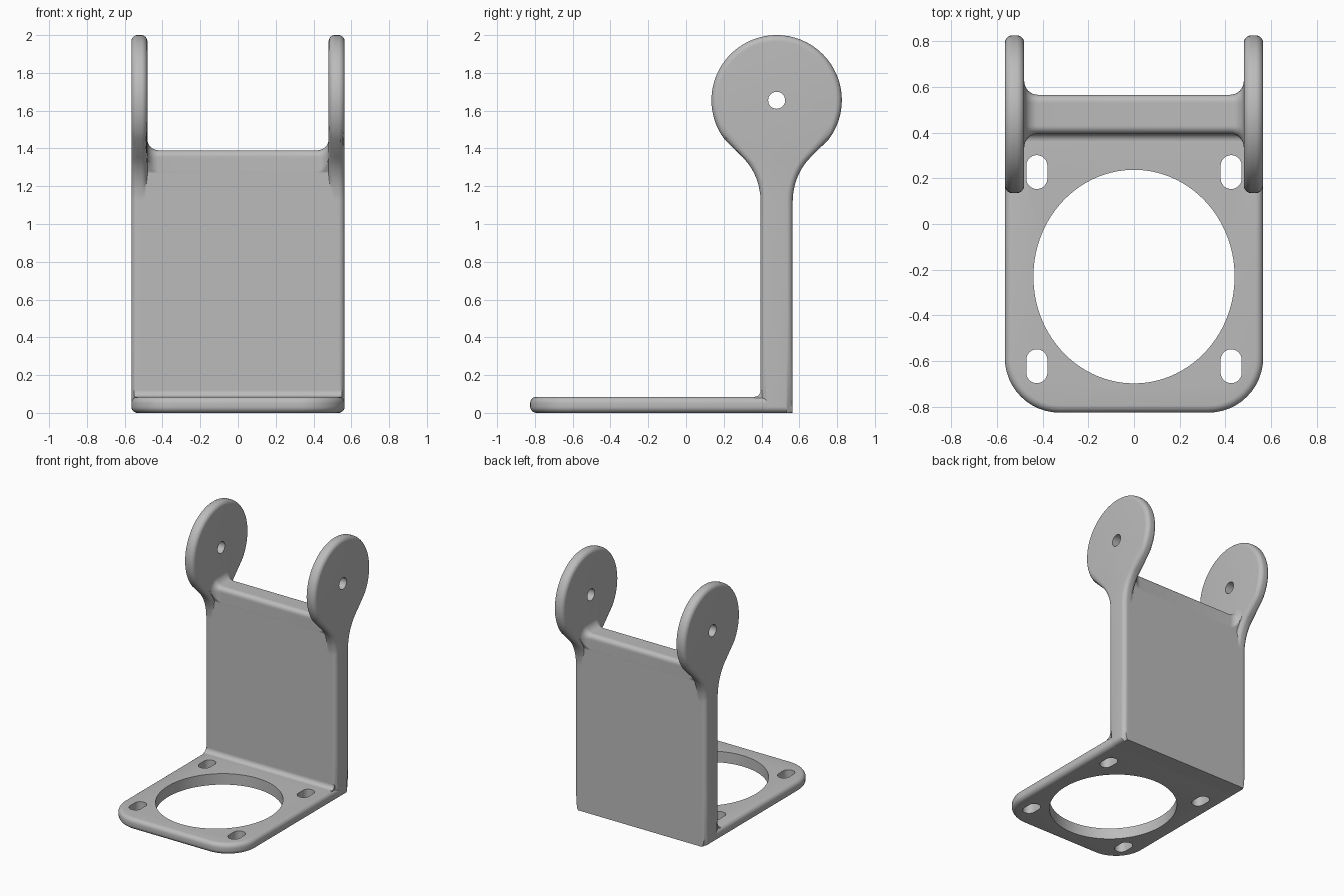
import bpy, bmesh
from math import sin, cos, pi, hypot, sqrt, atan2

cube = bpy.data.objects.get("Cube")
if cube:
    bpy.data.objects.remove(cube, do_unlink=True)

grey = bpy.data.materials.new("light grey")
grey.use_nodes = True
COLOUR = (0.5, 0.5, 0.5, 1)
grey.diffuse_color = COLOUR
grey.node_tree.nodes["Principled BSDF"].inputs["Base Color"].default_value = COLOUR

# Main dimensions
HALF_W, EAR_IN = 0.565, 0.48          # outer side and inner face of the ears
WALL_Y, WALL_H, WALL_TOP = 0.48, 0.085, 1.39
EAR_Z, EAR_R = 1.655, 0.345
ROUND, FILLET = 0.033, 0.06
PLATE_T, FRONT = 0.085, -0.825
NECK_Z = 1.12                         # where the neck starts to flare
RISE = EAR_Z - NECK_Z
NECK_R = (RISE**2 + WALL_H**2 - EAR_R**2) / (2 * (EAR_R - WALL_H))


def make_object(name, bm):
    bmesh.ops.recalc_face_normals(bm, faces=bm.faces)
    mesh = bpy.data.meshes.new(name)
    bm.to_mesh(mesh)
    bm.free()
    mesh.materials.append(grey)
    obj = bpy.data.objects.new(name, mesh)
    bpy.context.collection.objects.link(obj)
    return obj


def loft(name, rings):
    """Skin a row of equal-length point rings and cap both ends."""
    bm = bmesh.new()
    rows = [[bm.verts.new(p) for p in ring] for ring in rings]
    n = len(rows[0])
    for a, b in zip(rows, rows[1:]):
        for i in range(n):
            j = (i + 1) % n
            bm.faces.new((a[i], a[j], b[j], b[i]))
    bm.faces.new(rows[0])
    bm.faces.new(rows[-1])
    return make_object(name, bm)


def select_only(obj):
    bpy.ops.object.select_all(action='DESELECT')
    obj.select_set(True)
    bpy.context.view_layer.objects.active = obj


def cut(obj, cutter):
    mod = obj.modifiers.new("cut", 'BOOLEAN')
    mod.operation, mod.solver, mod.object = 'DIFFERENCE', 'EXACT', cutter
    select_only(obj)
    bpy.ops.object.modifier_apply(modifier=mod.name)
    bpy.data.objects.remove(cutter, do_unlink=True)


def smooth(obj):
    select_only(obj)
    bpy.ops.object.shade_smooth_by_angle(angle=pi / 6)


# Signed distances of the two cross-sections, u = distance from mid-plane
def wall_dist(u, z):
    a, b = u - WALL_H + ROUND, z - WALL_TOP + ROUND
    return hypot(max(a, 0), max(b, 0)) + min(max(a, b), 0) - ROUND


def ear_dist(u, z):
    if z <= NECK_Z:
        return u - WALL_H
    if z < EAR_Z - u * RISE / (WALL_H + NECK_R):
        return NECK_R - hypot(u - WALL_H - NECK_R, z - NECK_Z)
    return hypot(u, z - EAR_Z) - EAR_R


def quarter(t):
    """Inset of a rounded edge at depth t from the face."""
    t = min(max(t, 0), ROUND)
    return ROUND - sqrt(ROUND**2 - (ROUND - t)**2)


def section(x, in_ear):
    ax = abs(x)
    outer = quarter(HALF_W - ax)
    inner = quarter(ax - EAR_IN)
    t = min(max(ax - EAR_IN + FILLET, 0), FILLET)
    grow = FILLET - sqrt(FILLET**2 - t**2)

    def dist(u, z):
        wall, ear = wall_dist(u, z), ear_dist(u, z) + inner
        if not in_ear:
            ear = max(ear, wall - grow)
        return max(min(wall, ear), -z) + outer

    ring = []
    for ang in angles:
        dy, dz = cos(ang), sin(ang)
        lo, hi = 0, 2
        for _ in range(26):
            mid = (lo + hi) / 2
            if dist(abs(mid * dy), MID_Z + mid * dz) < 0:
                lo = mid
            else:
                hi = mid
        ring.append((x, WALL_Y + lo * dy, MID_Z + lo * dz))
    return ring


# Ray directions: ear outline, neck, wall top edge and foot
MID_Z = 1.2
half = [pi / 2 - i * pi / 120 for i in range(60)]
half += [atan2(-d, WALL_H) for d in (0, 0.04, 0.08, 0.2, 0.5, 0.9)]
half += [atan2(NECK_Z + 0.02 * i - MID_Z, WALL_H) for i in range(3)]
half += [atan2(-MID_Z + e, WALL_H - e) for e in (0, ROUND)]
half += [atan2(-MID_Z, WALL_H * f) for f in (0.5, 0)]
half = sorted({round(a, 5) for a in half if a > -pi / 2 - 1})
angles = half + [pi - a for a in reversed(half) if abs(cos(a)) > 0.001]

# Upright wall with both ears, lofted sideways from mid-wall to ear faces
steps = [i / 8 * pi / 2 for i in range(9)]
stations = [(EAR_IN - FILLET + FILLET * sin(a), False) for a in steps]
stations += [(EAR_IN + ROUND * (1 - cos(a)), True) for a in steps]
stations += [(HALF_W - ROUND + ROUND * sin(a), True) for a in steps]
stations = [(-x, e) for x, e in reversed(stations)] + stations
upright = loft("upright_wall_with_ears", [section(x, e) for x, e in stations])


def oval(cx, cy, rx, ry, z, straight=0, n=64):
    """Ellipse, or a slot when straight is set."""
    pts = []
    for i in range(n):
        a = 2 * pi * (i + 0.5) / n
        shift = straight if sin(a) > 0 else -straight
        pts.append((cx + rx * cos(a), cy + ry * sin(a) + shift, z))
    return pts


# Pivot holes through both ears
pin = [(0, WALL_Y + 0.045 * cos(a * pi / 16), EAR_Z + 0.045 * sin(a * pi / 16)) for a in range(32)]
cut(upright, loft("pin_cutter", [[(x, y, z) for _, y, z in pin] for x in (-1, 1)]))
smooth(upright)

# Base plate with rounded front corners
CORNER = 0.24
outline = [(HALF_W, WALL_Y), (-HALF_W, WALL_Y)]
for side, start in ((-1, pi), (1, 1.5 * pi)):
    for i in range(13):
        a = start + i * pi / 24
        outline.append((side * (HALF_W - CORNER) + CORNER * cos(a),
                        FRONT + CORNER + CORNER * sin(a)))
base = loft("base_plate", [[(x, y, z) for x, y in outline] for z in (0, PLATE_T)])
bevel = base.modifiers.new("rounding", 'BEVEL')
bevel.width, bevel.segments, bevel.limit_method = ROUND, 6, 'ANGLE'
select_only(base)
bpy.ops.object.modifier_apply(modifier=bevel.name)

# Large bore and four mounting slots
cut(base, loft("bore_cutter", [oval(0, -0.23, 0.44, 0.467, z, n=96) for z in (-1, 1)]))
for sx in (-1, 1):
    for y in (0.227, -0.622):
        cut(base, loft("slot_cutter", [oval(sx * 0.425, y, 0.046, 0.046, z, 0.028, 32)
                                       for z in (-1, 1)]))
smooth(base)

# Small fillet where the wall meets the base
wall_front = WALL_Y - WALL_H
curve = [(wall_front - ROUND * (1 - sin(a)), PLATE_T + ROUND * (1 - cos(a))) for a in steps]
curve += [(wall_front + 0.02, PLATE_T + ROUND), (wall_front + 0.02, PLATE_T - 0.02),
          (wall_front - ROUND, PLATE_T - 0.02)]
edge = HALF_W - ROUND * 0.4
fillet = loft("inner_corner_fillet", [[(x, y, z) for y, z in curve] for x in (-edge, edge)])
smooth(fillet)
